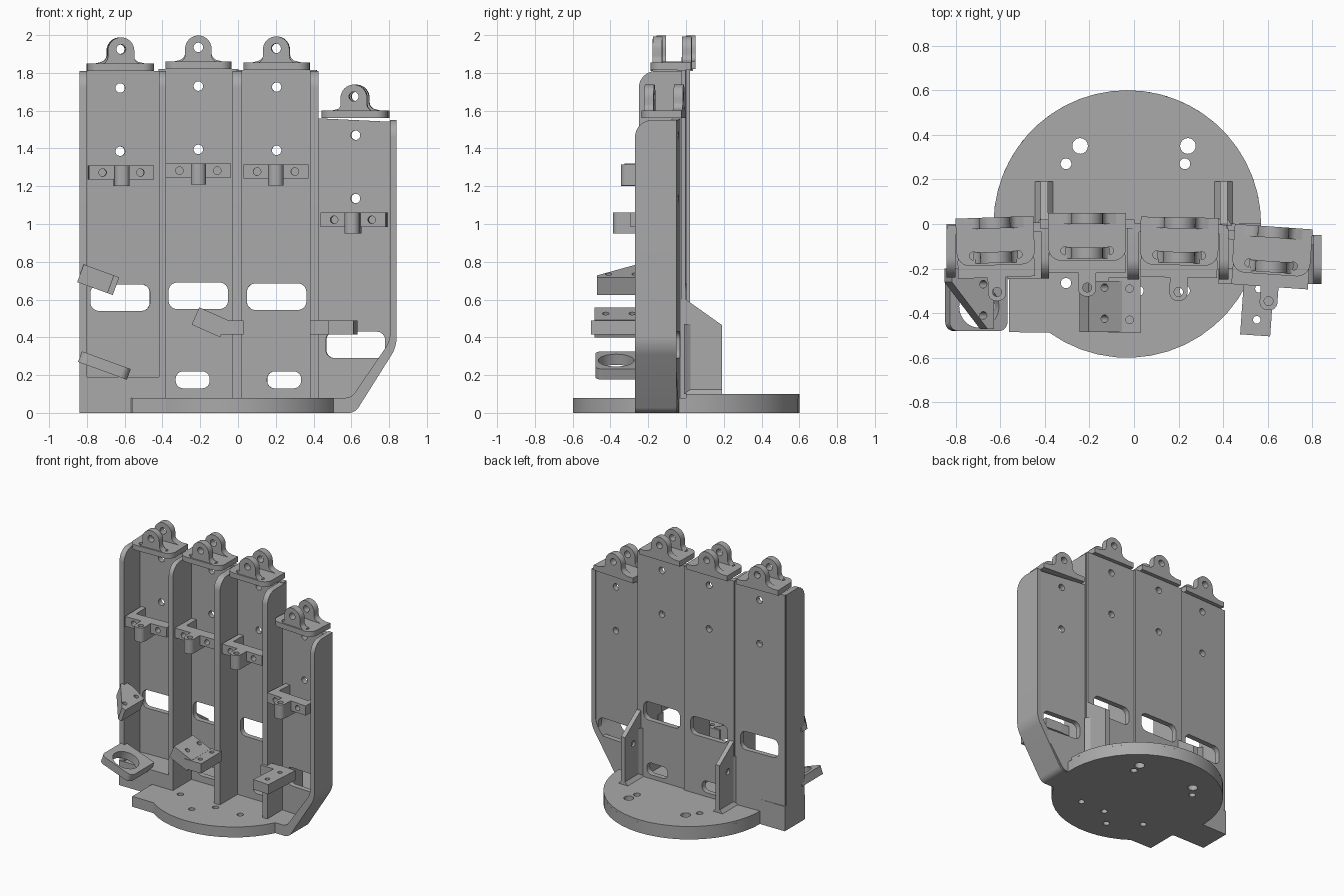
import bpy, bmesh, math
from mathutils import Matrix, Vector

if "Cube" in bpy.data.objects:
    bpy.data.objects.remove(bpy.data.objects["Cube"], do_unlink=True)

grey = bpy.data.materials.new("plain_grey")
grey.use_nodes = True
grey.diffuse_color = (0.4, 0.4, 0.4, 1)
grey.node_tree.nodes["Principled BSDF"].inputs["Base Color"].default_value = (0.4, 0.4, 0.4, 1)

# Extrusion frames: profile (u, v) and depth for each axis
FRAMES = {
    "z": Matrix.Identity(4),
    "y": Matrix(((1, 0, 0, 0), (0, 0, 1, 0), (0, 1, 0, 0), (0, 0, 0, 1))),
    "x": Matrix(((0, 0, 1, 0), (1, 0, 0, 0), (0, 1, 0, 0), (0, 0, 0, 1))),
}


def rounded(points, steps=8):
    """Closed outline; a point's third value rounds its corner."""
    out = []
    for i, p in enumerate(points):
        c = Vector(p[:2])
        r = p[2] if len(p) > 2 else 0
        if not r:
            out.append(c)
            continue
        a = (Vector(points[i - 1][:2]) - c).normalized()
        b = (Vector(points[(i + 1) % len(points)][:2]) - c).normalized()
        half = a.angle(b) / 2
        reach, w = r / math.tan(half), math.sin(half)
        for k in range(steps + 1):
            t = k / steps
            k0, k1, k2 = (1 - t) ** 2, 2 * t * (1 - t) * w, t * t
            q = ((c + a * reach) * k0 + c * k1 + (c + b * reach) * k2) / (k0 + k1 + k2)
            if not out or (q - out[-1]).length > 1e-4:
                out.append(q)
    if (out[0] - out[-1]).length < 1e-4:
        out.pop()
    return out


def box(u0, u1, v0, v1, r=0):
    return [(u0, v0, r), (u1, v0, r), (u1, v1, r), (u0, v1, r)]


def slot(u, v, w, h, r):
    return box(u - w / 2, u + w / 2, v - h / 2, v + h / 2, r)


def hole(u, v, r):
    return slot(u, v, 2 * r, 2 * r, r)


def plate(name, axis, lo, hi, outline, holes=(), place=Matrix.Identity(4)):
    """Extruded profile with holes through it."""
    cu = bpy.data.curves.new(name, "CURVE")
    cu.dimensions, cu.fill_mode, cu.extrude = "2D", "BOTH", (hi - lo) / 2
    for loop in [outline, *holes]:
        pts = rounded(loop)
        s = cu.splines.new("POLY")
        s.points.add(len(pts) - 1)
        for sp, p in zip(s.points, pts):
            sp.co = (p.x, p.y, 0, 1)
        s.use_cyclic_u = True
    temp = bpy.data.objects.new(name + "_profile", cu)
    bpy.context.collection.objects.link(temp)
    dg = bpy.context.evaluated_depsgraph_get()
    me = bpy.data.meshes.new_from_object(temp.evaluated_get(dg))
    bpy.data.objects.remove(temp, do_unlink=True)
    me.transform(place @ FRAMES[axis] @ Matrix.Translation((0, 0, (lo + hi) / 2)))
    bm = bmesh.new()
    bm.from_mesh(me)
    bmesh.ops.remove_doubles(bm, verts=bm.verts, dist=1e-5)
    bmesh.ops.recalc_face_normals(bm, faces=bm.faces)
    bm.to_mesh(me)
    bm.free()
    me.name = name
    me.materials.clear()
    me.materials.append(grey)
    ob = bpy.data.objects.new(name, me)
    bpy.context.collection.objects.link(ob)
    ob.select_set(True)
    bpy.context.view_layer.objects.active = ob
    return ob


def at(x, y, z=0, yaw=0, tilt=0):
    return (Matrix.Translation((x, y, z)) @ Matrix.Rotation(math.radians(yaw), 4, "Z")
            @ Matrix.Rotation(math.radians(tilt), 4, "Y"))


bpy.ops.object.select_all(action="DESELECT")

# Round base with a square front corner, and a raised rear half
def arc(a0, a1, n):
    return [(-0.03 + 0.6 * math.cos(math.radians(a0 + (a1 - a0) * i / n)),
             0.6 * math.sin(math.radians(a0 + (a1 - a0) * i / n))) for i in range(n + 1)]

rear = [hole(s * 0.242, 0.35, 0.035) for s in (-1, 1)] + [hole(x, 0.27, 0.024) for x in (-0.305, 0.228)]
front = [hole(x, y, 0.023) for x, y in ((-0.305, -0.265), (0.228, -0.3), (-0.1, -0.42), (0.02, -0.3))]
plate("base", "z", 0, 0.08, arc(-125.7, 180, 40) + [(-0.62, -0.2), (-0.56, -0.25), (-0.56, -0.485)],
      rear + front)
plate("base_rear_step", "z", 0.08, 0.1, arc(0, 180, 26), rear)

# Four channels: back panel, end cap with two lugs, and mid bracket
# name, centre x, back y, yaw, top height
channels = [
    ("outer_right", -0.625, 0.0, 2, 1.81),
    ("inner_right", -0.21, 0.02, 0, 1.82),
    ("inner_left", 0.205, 0.0, -1, 1.815),
    ("outer_left", 0.625, -0.042, -4, 1.56),
]
for name, cx, y, yaw, top in channels:
    m = at(cx, y, 0, yaw)
    w = 0.212
    outline = box(-w, w, 0, top)
    if name == "outer_left":
        outline = [(-w, 0), (-0.02, 0, 0.08), (w, 0.36, 0.15), (w, top - 0.02, 0.03), (-w, top)]
    cuts = [hole(0, top - d, 0.025) for d in (0.09, 0.425)]
    cuts.append(slot(0, top - 1.2, 0.315, 0.14, 0.045))
    if name.startswith("inner"):
        cuts.append(slot(-0.03 if cx < 0 else 0.04, 0.175, 0.18, 0.09, 0.04))
    plate(name + "_panel", "y", -0.04, 0, outline, cuts, m)

    # End cap
    cap = [(-0.175, 0.03), (-0.175, -0.185, 0.06), (0.175, -0.185, 0.06), (0.175, 0.03)]
    plate(name + "_cap", "z", top, top + 0.04, cap, [hole(s * 0.1, -0.14, 0.018) for s in (-1, 1)], m)
    for part, y0, y1, flare in (("rear_lug", -0.02, 0.03, 0.15), ("front_lug", -0.175, -0.125, 0.1)):
        z = top + 0.035
        lug = [(-flare, z), (flare, z), (0.07, z + 0.02, 0.04), (0.07, top + 0.178, 0.07),
               (-0.07, top + 0.178, 0.07), (-0.07, z + 0.02, 0.04)]
        plate(f"{name}_{part}", "y", y0, y1, lug, [hole(0, top + 0.115, 0.025)], m)

    # Mid bracket: drilled bar, two arms to the panel, neck and hollow post
    z0, z1 = top - 0.575, top - 0.5
    plate(name + "_bracket_bar", "y", -0.24, -0.16, box(-0.172, 0.172, z0, z1),
          [hole(s * 0.1, (z0 + z1) / 2, 0.02) for s in (-1, 1)], m)
    for s in (-1, 1):
        plate(name + "_bracket_arm", "z", z0, z1,
              box(s * 0.15 - 0.02, s * 0.15 + 0.02, -0.17, -0.03), (), m)
    plate(name + "_bracket_neck", "z", z0 - 0.035, z1,
          [(-0.04, -0.17), (-0.04, -0.345, 0.035), (0.04, -0.345, 0.035), (0.04, -0.17)],
          [hole(0, -0.305, 0.02)], m)

# Dividing walls: name, x range, front y, bottom, top
for name, x0, x1, y0, z0, z1 in (
        ("right_side_wall", -0.84, -0.8, -0.24, 0, 1.81),
        ("right_divider", -0.418, -0.382, -0.245, 0, 1.81),
        ("middle_divider", -0.03, 0.022, -0.25, 0, 1.81),
        ("left_divider", 0.382, 0.425, -0.25, 0, 1.81),
        ("left_side_wall", 0.805, 0.84, -0.27, 1.2, 1.55)):
    plate(name, "x", x0, x1,
          [(y0, z0), (-0.02 if x0 < 0.8 else -0.05, z0), (-0.02 if x0 < 0.8 else -0.05, z1), (y0, z1, 0.09)])

# Left wall running down into a slanted foot
plate("left_slanted_wall", "y", -0.27, -0.05,
      [(0.84, 1.2), (0.805, 1.2), (0.805, 0.38, 0.15), (0.6, 0.08, 0.06), (0.4, 0.08),
       (0.4, 0), (0.62, 0, 0.06), (0.84, 0.35, 0.18)])
# Solid foot under the right channel
plate("right_foot", "y", -0.245, 0, box(-0.84, -0.4, 0, 0.19))

# Rear gussets with a blind hole on one side and a flared root
for name, x in (("right_gusset", -0.42), ("left_gusset", 0.385)):
    side = [(-0.03, 0.08), (0.19, 0.08), (0.19, 0.465), (0, 0.6), (-0.03, 0.6)]
    plate(name + "_drilled_half", "x", x, x + 0.016, side, [hole(0.09, 0.38, 0.022)])
    plate(name + "_solid_half", "x", x + 0.016, x + 0.034, side)
    c = x + 0.017
    plate(name + "_root", "y", 0, 0.19, [(c - 0.045, 0.095), (c + 0.045, 0.095), (c + 0.017, 0.125), (c - 0.017, 0.125)])
    plate(name + "_rear_flare", "z", 0.1, 0.47,
          [(c - 0.04, -0.01), (c + 0.04, -0.01), (c + 0.017, 0.025), (c - 0.017, 0.025)])

# Tilted ring tray and wedge arm on the right side
plate("ring_tray", "z", -0.03, 0.03,
      [(-0.14, 0.16), (-0.14, -0.115, 0.04), (0.135, -0.115, 0.04), (0.135, 0.16)],
      [hole(0.0, -0.005, 0.095)], at(-0.705, -0.365, 0.25, 0, 20))
plate("wedge_arm", "z", -0.05, 0.05,
      [(-0.1, 0.16), (-0.1, 0.1), (0.07, -0.11), (0.1, -0.11), (0.1, 0.12), (-0.03, 0.16)],
      [hole(0.05, v, 0.017) for v in (-0.05, 0.09)], at(-0.74, -0.36, 0.705, 0, 20))

# Bent middle arm
drill = [hole(0.0, v, 0.017) for v in (-0.06, 0.08)]
plate("middle_arm", "z", 0.415, 0.49, box(-0.085, 0.06, -0.12, 0.13),
      [hole(0.01, v, 0.017) for v in (-0.06, 0.08)], at(-0.03, -0.37))
plate("middle_arm_tip", "z", -0.055, 0.045, box(-0.08, 0.085, -0.12, 0.11), drill,
      at(-0.15, -0.365, 0.485, 0, 24))

# Left arm with its link to the divider
plate("left_arm", "z", 0.415, 0.49, box(-0.07, 0.065, -0.13, 0.17), drill, at(0.555, -0.37, 0, -4))
plate("left_arm_link", "z", 0.415, 0.49, box(0.38, 0.55, -0.27, -0.2))

bpy.ops.object.shade_smooth_by_angle(angle=math.radians(30))
